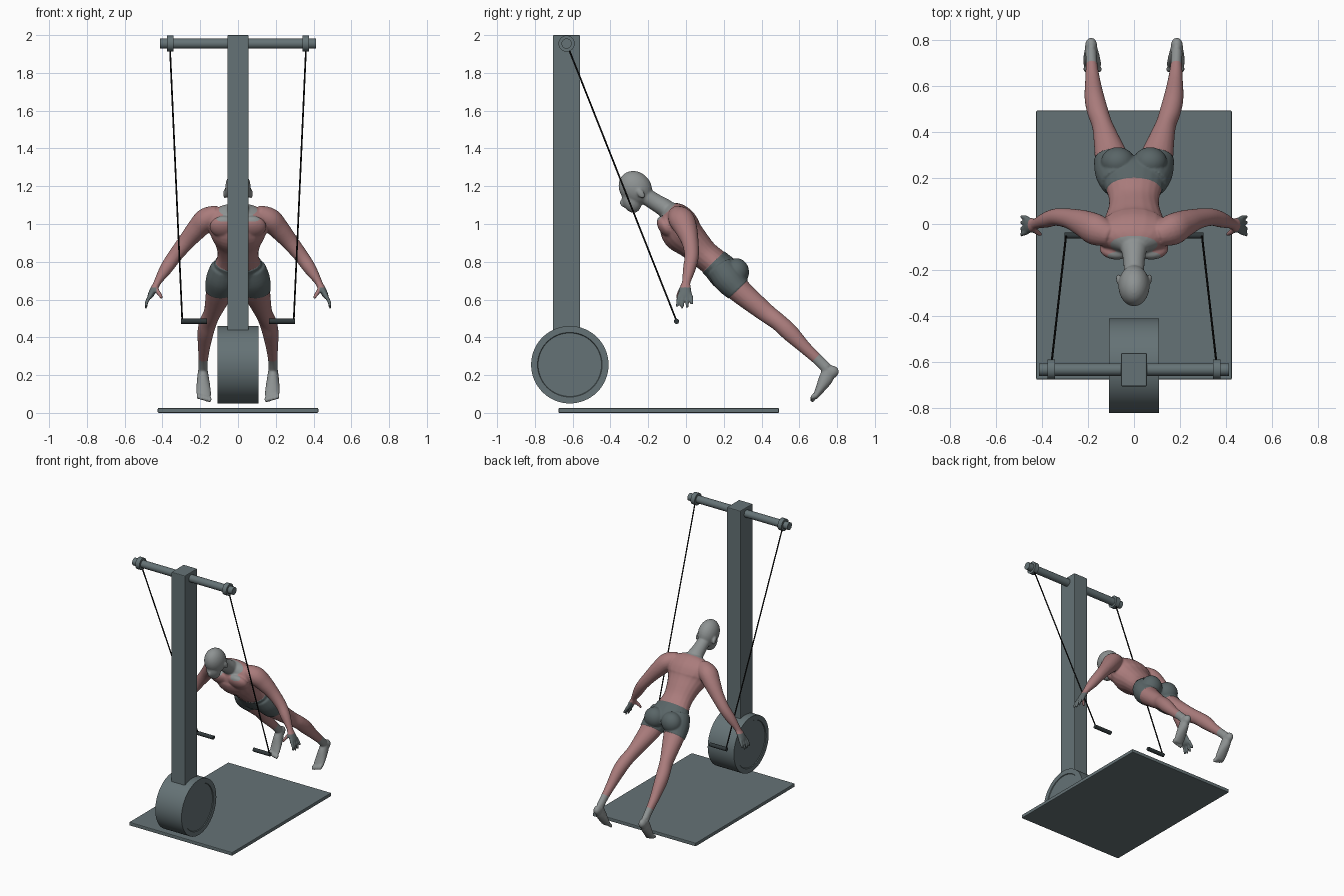
import bpy, bmesh, math
from mathutils import Vector, Matrix, Euler

cube = bpy.data.objects.get("Cube")
if cube:
    bpy.data.objects.remove(cube)


def material(name, rgb):
    m = bpy.data.materials.new(name)
    m.use_nodes = True
    m.diffuse_color = (*rgb, 1)
    m.node_tree.nodes["Principled BSDF"].inputs["Base Color"].default_value = (*rgb, 1)
    return m


metal = material("slate metal", (.13, .17, .18))
grip = material("dark grip", (.03, .04, .043))
cord = material("black cable", (.006, .006, .006))
skin = material("muscle pink", (.40, .20, .20))
pale = material("pale grey", (.27, .29, .29))
cloth = material("shorts grey", (.10, .13, .135))
hand_grey = material("hand grey", (.13, .16, .165))


def add_object(name, bm, mats):
    mesh = bpy.data.meshes.new(name)
    bm.to_mesh(mesh)
    bm.free()
    ob = bpy.data.objects.new(name, mesh)
    bpy.context.collection.objects.link(ob)
    for m in mats:
        mesh.materials.append(m)
    return ob


def smooth(ob):
    bpy.ops.object.select_all(action='DESELECT')
    ob.select_set(True)
    bpy.context.view_layer.objects.active = ob
    bpy.ops.object.shade_smooth_by_angle(angle=math.radians(40))


def bevel(ob, width):
    mod = ob.modifiers.new("bevel", 'BEVEL')
    mod.width, mod.segments = width, 2


def box(name, low, high, mat):
    low, high = Vector(low), Vector(high)
    bm = bmesh.new()
    bmesh.ops.create_cube(bm, size=1, matrix=Matrix.LocRotScale((low + high) / 2, None, high - low))
    ob = add_object(name, bm, [mat])
    bevel(ob, .005)


def rod(name, start, end, radius, mat, sides=24, rim=0):
    start, end = Vector(start), Vector(end)
    axis = end - start
    bm = bmesh.new()
    place = Matrix.LocRotScale((start + end) / 2, axis.to_track_quat('Z', 'Y'), None)
    bmesh.ops.create_cone(bm, cap_ends=True, segments=sides, radius1=radius, radius2=radius,
                          depth=axis.length, matrix=place)
    if rim:  # recessed disc on both ends
        caps = [f for f in bm.faces if len(f.verts) > 4]
        bmesh.ops.inset_individual(bm, faces=caps, thickness=rim)
        bmesh.ops.inset_individual(bm, faces=caps, thickness=.003, depth=-.005)
    smooth(add_object(name, bm, [mat]))


# Machine: mat, flywheel housing, post, crossbar
box("floor_mat", (-.425, -.675, 0), (.425, .492, .026), metal)
rod("flywheel", (-.108, -.615, .255), (.108, -.615, .255), .205, metal, 64, .034)
box("post", (-.056, -.705, .3), (.056, -.56, 2), metal)
rod("crossbar", (-.412, -.632, 1.955), (.412, -.632, 1.955), .027, metal)

# Collars, cables and handles on each side
for side, word in ((1, "left"), (-1, "right")):
    rod(word + "_collar", (side * .342, -.632, 1.955), (side * .375, -.632, 1.955), .043, metal)
    rod(word + "_cable", (side * .36, -.622, 1.93), (side * .295, -.05, .487), .0045, cord, 8)
    rod(word + "_handle", (side * .165, -.05, .485), (side * .302, -.05, .485), .014, grip, 16)


# Figure: overlapping lofts and ellipsoids fused into one skin
def blend(a, b, c, d, t):
    return [.5 * (2 * q + (r - p) * t + (2 * p - 5 * q + 4 * r - s) * t * t
                  + (3 * q - p - 3 * r + s) * t ** 3) for p, q, r, s in zip(a, b, c, d)]


def loft(bm, rings, wide, side=1, steps=5, sides=20):
    """Rings are x, y, z, half width, half depth."""
    padded = [rings[0]] + rings + [rings[-1]]
    path = [blend(*padded[i:i + 4], k / steps) for i in range(len(rings) - 1) for k in range(steps)]
    path.append(rings[-1])
    pts = [Vector((side * p[0], p[1], p[2])) for p in path]
    loops = []
    for i, p in enumerate(pts):
        t = (pts[min(i + 1, len(pts) - 1)] - pts[max(i - 1, 0)]).normalized()
        a = Vector(wide)
        a = (a - t * a.dot(t)).normalized()
        b = t.cross(a)
        angles = [math.tau * k / sides for k in range(sides)]
        loops.append([bm.verts.new(p + a * math.cos(n) * path[i][3] + b * math.sin(n) * path[i][4])
                      for n in angles])
    for lo, hi in zip(loops, loops[1:]):
        for k in range(sides):
            n = (k + 1) % sides
            bm.faces.new((lo[k], lo[n], hi[n], hi[k]))
    bm.faces.new(loops[0][::-1])
    bm.faces.new(loops[-1])


def ball(bm, loc, radii, tilt=0):
    place = Matrix.LocRotScale(Vector(loc), Euler((math.radians(tilt), 0, 0)), Vector(radii))
    bmesh.ops.create_uvsphere(bm, u_segments=24, v_segments=16, radius=1, matrix=place)


X, Y = (1, 0, 0), (0, 1, 0)
body = bmesh.new()

# Head and neck
ball(body, (0, -.268, 1.19), (.068, .084, .096), 40)
ball(body, (0, -.288, 1.125), (.047, .05, .068), 20)
ball(body, (0, -.333, 1.108), (.011, .016, .022), 40)
loft(body, [(0, -.25, 1.17, .045, .045), (0, -.17, 1.12, .046, .045), (0, -.10, 1.075, .06, .05),
            (0, -.03, 1.0, .09, .05)], X)

# Torso and pelvis
loft(body, [(0, -.105, 1.085, .06, .035), (0, -.075, 1.055, .145, .075), (0, -.045, 1.01, .165, .10),
            (0, -.02, .955, .15, .108), (0, .035, .90, .122, .09), (0, .095, .84, .108, .078),
            (0, .155, .79, .122, .078), (0, .215, .73, .145, .085), (0, .25, .69, .12, .06)], X)

for side in (1, -1):
    ball(body, (side * .069, -.238, 1.16), (.009, .018, .028), 35)
    ball(body, (side * .075, -.105, .985), (.075, .04, .065), 35)
    ball(body, (side * .07, .268, .745), (.07, .062, .07))
    # Leg
    loft(body, [(.07, .18, .77, .07, .07), (.085, .225, .71, .08, .078), (.096, .28, .65, .075, .066),
                (.115, .35, .59, .06, .058), (.138, .43, .525, .045, .05), (.158, .49, .48, .046, .046),
                (.172, .55, .425, .043, .046), (.18, .63, .345, .032, .034),
                (.184, .70, .28, .025, .029), (.186, .745, .235, .025, .03)], X, side)
    # Foot with heel and toes
    ball(body, (side * .186, .77, .215), (.027, .04, .034), 20)
    loft(body, [(.186, .765, .23, .025, .035), (.185, .74, .18, .032, .038), (.183, .712, .13, .038, .026),
                (.181, .688, .09, .038, .016), (.181, .68, .075, .03, .01)], X, side)
    for toe in range(5):
        ball(body, (side * (.15 + toe * .0155), .672, .072 + toe * .004),
             (.011 - toe * .0008, .012, .018), -30)
    # Arm
    loft(body, [(.10, -.05, 1.05, .05, .05), (.165, -.025, 1.025, .068, .062), (.215, 0, .975, .06, .056),
                (.275, .022, .905, .045, .045), (.335, .03, .83, .038, .038), (.38, .018, .765, .034, .034),
                (.425, .002, .695, .023, .02), (.437, -.002, .67, .025, .018)], Y, side)
    # Hand
    loft(body, [(.425, 0, .69, .022, .018), (.446, -.004, .655, .032, .019),
                (.465, -.006, .618, .038, .015), (.469, -.006, .608, .034, .01)], Y, side)
    for n in range(4):
        y = -.037 + n * .021
        reach = (.56, .552, .555, .575)[n]
        loft(body, [(.462, y, .625, .01, .011), (.482, y * 1.15, .59, .01, .01),
                    (.488, y * 1.3, reach, .007, .007)], Y, side, 3, 10)
    loft(body, [(.442, -.015, .665, .016, .014), (.42, -.036, .635, .012, .012),
                (.402, -.047, .607, .008, .008)], Y, side, 3, 10)

bmesh.ops.recalc_face_normals(body, faces=body.faces)
figure = add_object("figure", body, [skin, pale, cloth, hand_grey])
fuse = figure.modifiers.new("fuse", 'REMESH')
fuse.mode, fuse.voxel_size = 'VOXEL', .006
soften = figure.modifiers.new("soften", 'SMOOTH')
soften.factor, soften.iterations = .5, 5
shape = bpy.data.meshes.new_from_object(figure.evaluated_get(bpy.context.evaluated_depsgraph_get()))
figure.modifiers.clear()

# Cut clean colour borders across the body axis and at the wrists
axis = Vector((0, .69, -.72))
NECK, WAIST, HEM, ANKLE, WRIST, THUMB = -.835, -.475, -.28, .265, .665, .432
bm = bmesh.new()
bm.from_mesh(shape)
cuts = [(axis * (s / axis.length_squared), axis) for s in (NECK, WAIST, HEM, ANKLE)]
cuts += [((0, 0, WRIST), (0, 0, 1)), ((THUMB, 0, 0), X), ((-THUMB, 0, 0), X)]
for point, normal in cuts:
    bmesh.ops.bisect_plane(bm, geom=bm.verts[:] + bm.edges[:] + bm.faces[:], dist=.0005,
                           plane_co=point, plane_no=normal)
for f in bm.faces:
    c = f.calc_center_median()
    s = c.dot(axis)
    f.material_index = 0
    if abs(c.x) > .3:
        if c.z < WRIST and abs(c.x) > THUMB:
            f.material_index = 3
    elif s < NECK or s > ANKLE:
        f.material_index = 1
    elif WAIST < s < HEM:
        f.material_index = 2

# Lift the shorts slightly off the skin
bm.normal_update()
for v in [v for v in bm.verts if all(f.material_index == 2 for f in v.link_faces)]:
    v.co += v.normal * .004
bm.to_mesh(figure.data)
bm.free()
bpy.data.meshes.remove(shape)
for poly in figure.data.polygons:
    poly.use_smooth = True
